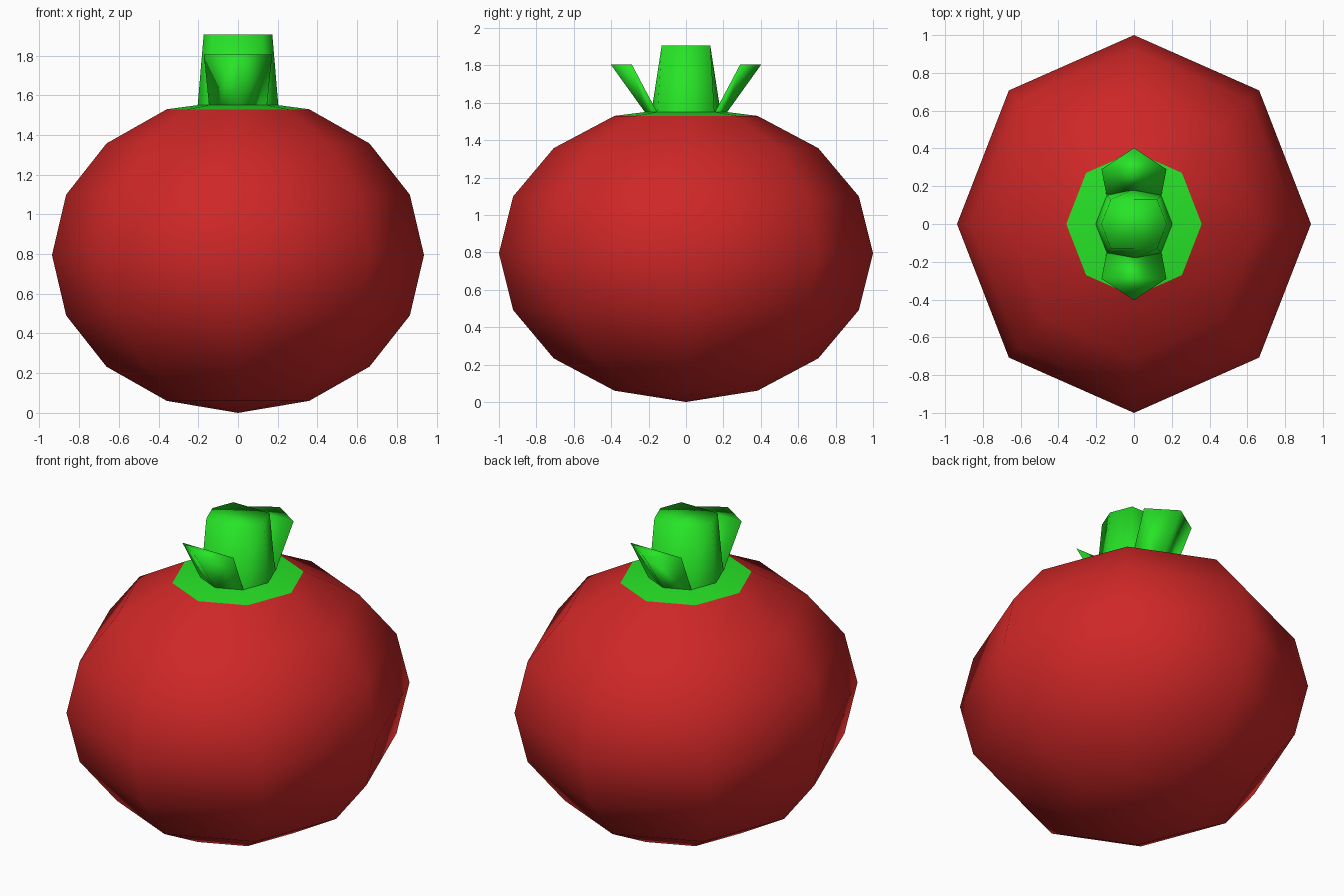
import bpy, bmesh, math

if "Cube" in bpy.data.objects:
    bpy.data.objects.remove(bpy.data.objects["Cube"])

def material(name, rgb):
    m = bpy.data.materials.new(name)
    m.diffuse_color = (*rgb, 1)
    m.use_nodes = True
    m.node_tree.nodes["Principled BSDF"].inputs["Base Color"].default_value = m.diffuse_color
    return m

RED = material("tomato red", (0.62, 0.02, 0.02))
GREEN = material("leaf green", (0.02, 0.78, 0.02))

def octagon(rx, ry, z, y_end=None):
    """Eight-sided ring; y_end overrides the reach of the two points on the y axis."""
    s = math.sqrt(0.5)
    e = ry if y_end is None else y_end
    return [(rx, 0, z), (rx * s, ry * s, z), (0, e, z), (-rx * s, ry * s, z),
            (-rx, 0, z), (-rx * s, -ry * s, z), (0, -e, z), (rx * s, -ry * s, z)]

def loft(name, rings, mat, caps=(True, True), smooth=True):
    """Skin a list of equal-length rings; a single-point ring makes a pole."""
    bm = bmesh.new()
    loops = [[bm.verts.new(p) for p in r] for r in rings]
    for a, b in zip(loops, loops[1:]):
        n = max(len(a), len(b))
        for i in range(n):
            j = (i + 1) % n
            if len(a) == 1:
                bm.faces.new((a[0], b[j], b[i]))
            else:
                bm.faces.new((a[i], a[j], b[j], b[i]))
    for loop, cap in ((loops[0], caps[0]), (loops[-1], caps[1])):
        if cap and len(loop) > 2:
            bm.faces.new(loop)
    bmesh.ops.recalc_face_normals(bm, faces=bm.faces)
    for f in bm.faces:
        f.smooth = smooth
    me = bpy.data.meshes.new(name)
    bm.to_mesh(me)
    bm.free()
    me.materials.append(mat)
    ob = bpy.data.objects.new(name, me)
    bpy.context.collection.objects.link(ob)
    return ob

# Fruit: squashed eight-sided sphere, open under the collar
RX, RY, RZ = 0.937, 1.0, 0.795
rings = [[(0, 0, 0)]]
for k in range(1, 8):
    a = math.pi * k / 8
    rings.append(octagon(RX * math.sin(a), RY * math.sin(a), RZ - RZ * math.cos(a)))
loft("fruit", rings, RED, caps=(False, False))

# Collar and stem: the shallow green cap rises into a tapered stem
t = math.sin(math.pi / 8)
z_top = RZ + RZ * math.cos(math.pi / 8)
loft("collar", [octagon(RX * t, RY * t, z_top), octagon(0.205, 0.218, 1.55)],
     GREEN, caps=(False, True))
loft("stem", [octagon(0.203, 0.215, 1.55, 0.185), octagon(0.173, 0.184, 1.905, 0.13)],
     GREEN, caps=(False, True))

# Leaves: wedge-shaped sepals leaning out at front and back
for name, s in (("front_leaf", -1), ("back_leaf", 1)):
    base = [(-0.146, s * 0.155, 1.55), (0, s * 0.22, 1.55), (0.146, s * 0.155, 1.55)]
    top = [(-0.172, s * 0.29, 1.805), (0, s * 0.403, 1.805), (0.172, s * 0.29, 1.805)]
    loft(name, [base, top], GREEN, caps=(False, True))
